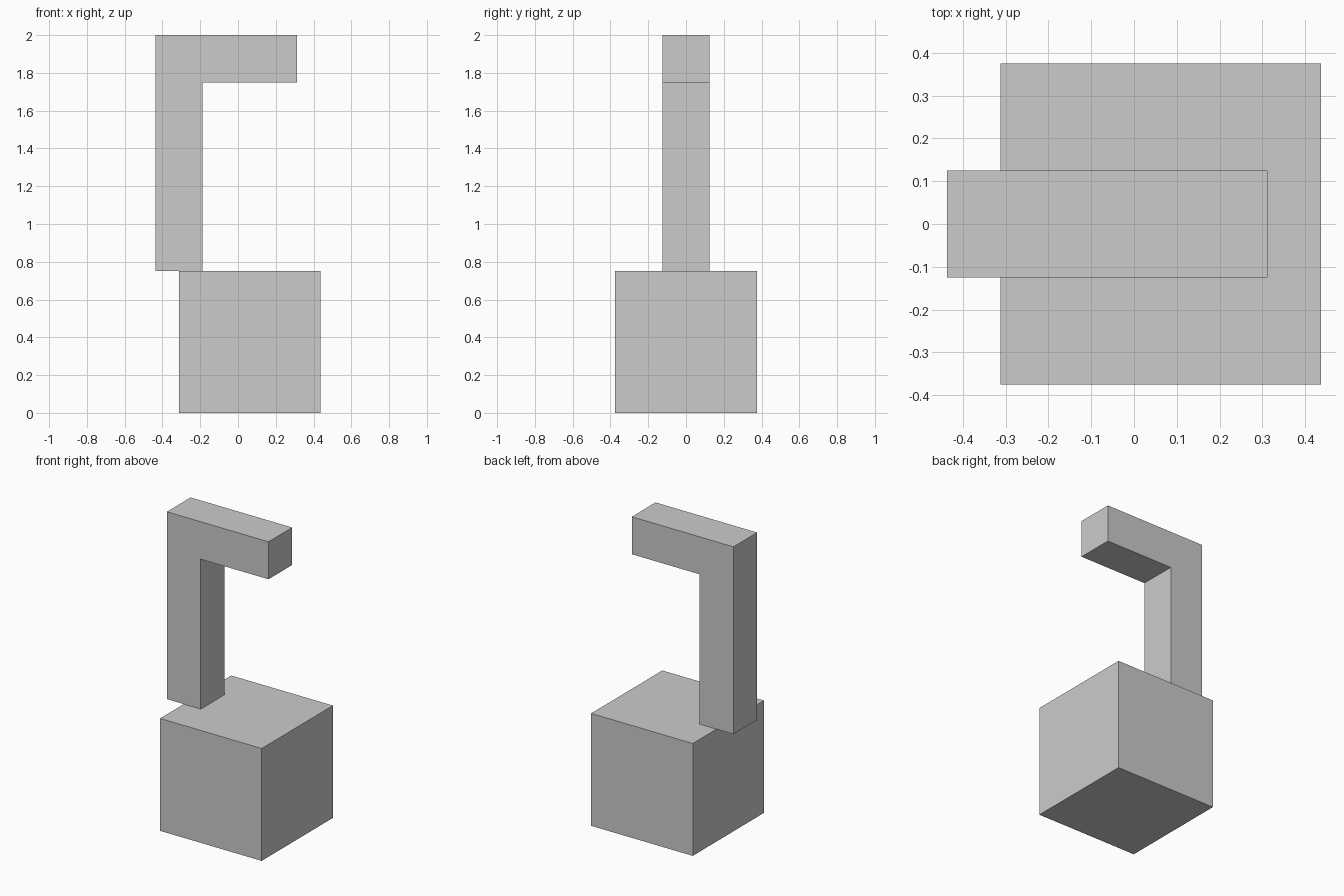
import bpy, bmesh

if "Cube" in bpy.data.objects:
    bpy.data.objects.remove(bpy.data.objects["Cube"])


def extrude_profile(name, profile, half_depth):
    """Extrude an x-z profile symmetrically along y into a closed solid."""
    bm = bmesh.new()
    face = bm.faces.new([bm.verts.new((x, -half_depth, z)) for x, z in profile])
    result = bmesh.ops.extrude_face_region(bm, geom=[face], use_keep_orig=True)
    moved = [v for v in result["geom"] if isinstance(v, bmesh.types.BMVert)]
    bmesh.ops.translate(bm, verts=moved, vec=(0, 2 * half_depth, 0))
    bmesh.ops.recalc_face_normals(bm, faces=bm.faces)
    mesh = bpy.data.meshes.new(name)
    bm.to_mesh(mesh)
    bm.free()
    obj = bpy.data.objects.new(name, mesh)
    bpy.context.collection.objects.link(obj)
    return obj


# Base block
extrude_profile("base_block",
                [(-0.3125, 0), (0.4375, 0), (0.4375, 0.75), (-0.3125, 0.75)],
                0.375)

# Upright post with overhanging arm
extrude_profile("hooked_arm",
                [(-0.4375, 0.75), (-0.1875, 0.75), (-0.1875, 1.75),
                 (0.3125, 1.75), (0.3125, 2.0), (-0.4375, 2.0)],
                0.125)
